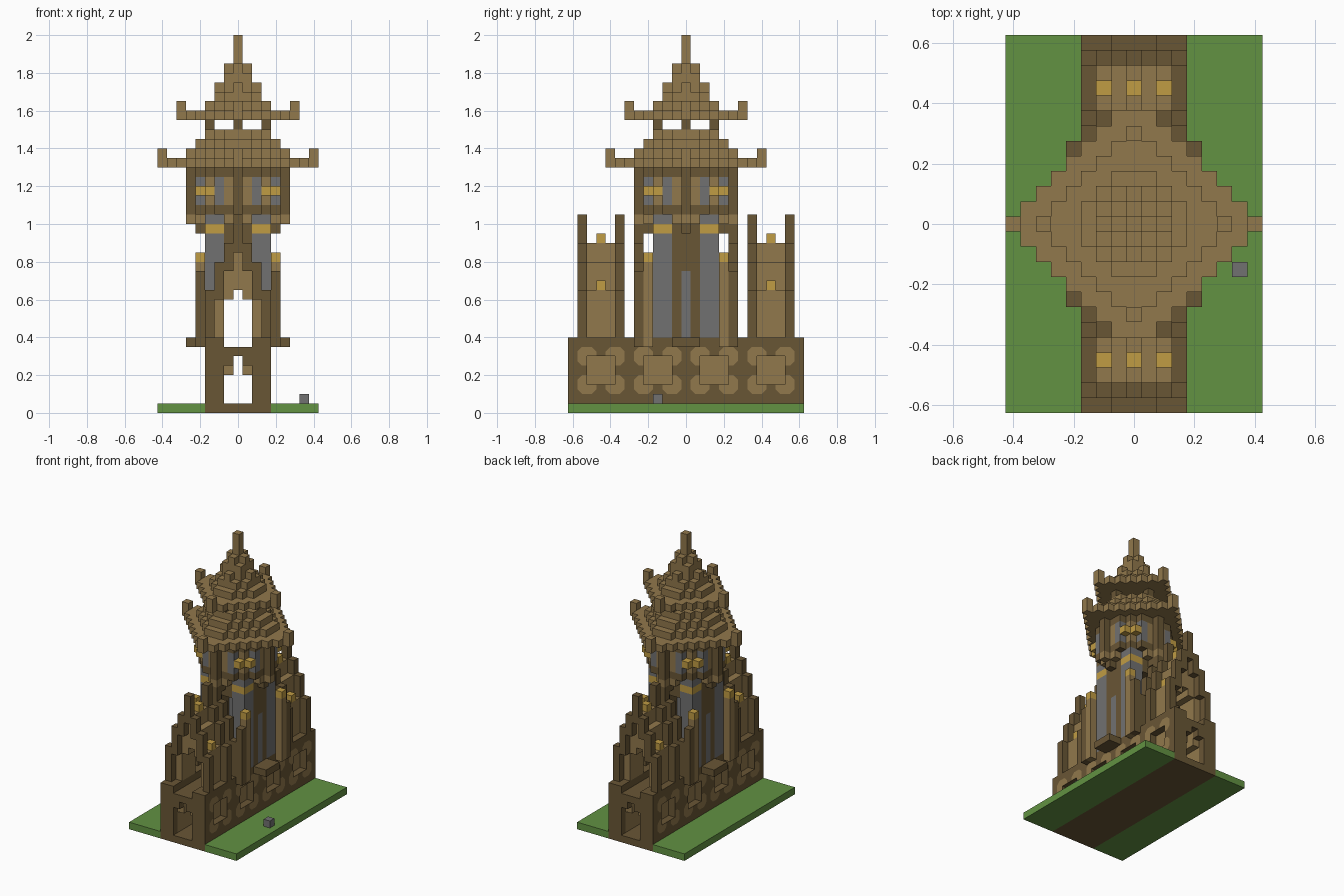
import bpy
import bmesh
from mathutils import Vector

U = 0.05  # edge of one building block

cube = bpy.data.objects.get("Cube")
if cube:
    bpy.data.objects.remove(cube, do_unlink=True)


def material(name, rgb):
    mat = bpy.data.materials.new(name)
    mat.use_nodes = True
    linear = [((c / 255 + 0.055) / 1.055) ** 2.4 for c in rgb] + [1]
    mat.diffuse_color = linear
    mat.node_tree.nodes["Principled BSDF"].inputs["Base Color"].default_value = linear
    return mat


MATS = {
    "grass": material("grass_green", (98, 146, 66)),
    "dark": material("dark_brown", (105, 86, 53)),
    "tan": material("tan_brown", (145, 120, 76)),
    "gray": material("stone_gray", (113, 113, 113)),
    "gold": material("lamp_gold", (192, 156, 68)),
}
COLOURS = list(MATS)
grid = {}  # block position -> (part, colour)


def fill(part, colour, xs, ys, zs, mirror=True):
    """Fill a block range, mirrored over both upright planes."""
    for x in xs:
        for y in ys:
            for z in zs:
                for sx, sy in ((1, 1), (-1, 1), (1, -1), (-1, -1)) if mirror else ((1, 1),):
                    grid[sx * x, sy * y, z] = (part, colour)


def fill_quad(part, colour, x, y, zs):
    """Fill one column and its copy across the diagonal, mirrored."""
    fill(part, colour, [x], [y], zs)
    fill(part, colour, [y], [x], zs)


def carve(xs, ys, zs):
    for x in xs:
        for y in ys:
            for z in zs:
                for key in ((x, y, z), (-x, y, z), (x, -y, z), (-x, -y, z)):
                    grid.pop(key, None)


def diamond(part, colour, total, widest, zs):
    """Fill stepped diamond layers."""
    for x in range(widest + 1):
        for y in range(widest + 1):
            if x + y <= total:
                fill(part, colour, [x], [y], zs)


# Ground slab with a path strip
fill("ground", "grass", range(9), range(13), [0])
fill("path", "dark", range(4), range(13), [0])

# Bridge wall with a lined tunnel, low parapet and side niches
fill("bridge_wall", "dark", range(4), range(13), range(1, 7))
fill("bridge_wall", "tan", range(3), range(12), range(1, 6))
carve(range(2), range(13), range(1, 5))
carve([0], range(13), [5])
fill("bridge_wall", "tan", [1], range(12), [4])
fill("parapet", "dark", [2, 3], range(13), [7])
NICHES = (-9, -3, 3, 9)
for c in NICHES:
    carve([3], range(c - 1, c + 2), range(3, 6))
fill("side_bracket", "dark", [4, 5], range(2), [7])

# Stepped gable arches across the bridge
ARCH = ((17, 21), (15, 18), (12, 16), (7, 13))
for y in (5, 7, 11):
    for x, (low, high) in enumerate(ARCH):
        fill("gable_arch", "dark", [x], [y], range(low, high))

# Tan galleries between the outer arches, with lamps
GALLERY = ((13, 18), (12, 16), (8, 13))
for x, (low, high) in enumerate(GALLERY):
    fill("gallery", "tan", [x], range(8, 11), range(low, high))
for x in (0, 2):
    fill("gallery_lamp", "gold", [x], [9], [GALLERY[x][1]])

# Corner posts with lamps
fill("corner_post", "dark", [4], [5], range(7, 15))
fill("corner_post", "tan", [4], [4], range(7, 16))
fill("corner_lamp", "gold", [4], [4], [16])

# Tower shaft: stone pillars and side walls
fill("pillar", "gray", [2, 3], [2, 3], range(8, 21))
fill("pillar_collar", "gold", [2, 3], [2, 3], [19])
fill("shaft_wall", "dark", [3], range(2), range(7, 19))
fill("shaft_wall", "gray", [3], [0], range(8, 15))
fill("shaft_cap", "dark", range(2), range(4), [18])

# Lantern room
for x in range(5):
    for y in range(5):
        if x + y <= 4:
            fill("lantern_floor", "dark", [x], [y], [19, 20])
fill_quad("lantern_floor", "tan", 4, 1, [20])
fill_quad("lantern_floor", "tan", 4, 0, [20])
fill_quad("lantern_floor", "tan", 5, 0, [20])
diamond("lantern_room", "dark", 6, 4, [21, 25])
diamond("lantern_room", "tan", 6, 4, range(22, 25))
fill_quad("lantern_window", "gray", 4, 2, range(22, 25))
fill_quad("lantern_post", "dark", 5, 0, range(21, 26))
fill_quad("lantern_lamp", "gold", 4, 3, [23])

# Lower roof with raised tips
diamond("lower_roof", "tan", 8, 8, [26])
for step, z in enumerate((27, 28, 29)):
    diamond("lower_roof", "tan", 6 - step, 5 - step, [z])
fill_quad("lower_roof", "tan", 8, 0, [27])

# Open belfry
fill_quad("belfry_post", "dark", 3, 0, [30])
fill("belfry_post", "dark", [0], [0], [30])

# Upper roof and spire
diamond("upper_roof", "tan", 6, 6, [31])
fill_quad("upper_roof", "tan", 6, 0, [32])
for z, total, widest in ((32, 4, 3), (33, 3, 2), (34, 2, 2), (35, 2, 1), (36, 1, 1)):
    diamond("upper_roof", "tan", total, widest, [z])
fill("spire", "tan", [0], [0], range(37, 40))

# Loose stone on the grass
fill("loose_stone", "gray", [7], [-3], [1], mirror=False)


def finish(name, bm, colours):
    mesh = bpy.data.meshes.new(name)
    bm.to_mesh(mesh)
    bm.free()
    for colour in colours:
        mesh.materials.append(MATS[colour])
    bpy.context.collection.objects.link(bpy.data.objects.new(name, mesh))


# Turn the blocks of each part into a mesh with only its outer faces
AXES = [Vector(a) for a in ((1, 0, 0), (0, 1, 0), (0, 0, 1))]
for part in dict.fromkeys(p for p, _ in grid.values()):
    cells = {k: c for k, (p, c) in grid.items() if p == part}
    used = [c for c in COLOURS if c in cells.values()]
    bm = bmesh.new()
    for key, colour in cells.items():
        centre = Vector(key) + AXES[2] / 2
        for i in range(3):
            for sign in (1, -1):
                n, u, v = AXES[i] * sign, AXES[i - 2], AXES[i - 1] * sign
                if tuple(int(a) for a in Vector(key) + n) in grid:
                    continue
                corners = [centre + (n + u * a + v * b) / 2
                           for a, b in ((-1, -1), (1, -1), (1, 1), (-1, 1))]
                face = bm.faces.new([bm.verts.new(p * U) for p in corners])
                face.material_index = used.index(colour)
    bmesh.ops.remove_doubles(bm, verts=bm.verts, dist=U / 100)
    finish(part, bm, used)

# Painted petals around the niches
PETAL = ((0, 0), (0, -2), (1, -2), (2, -1), (2, 1), (1, 2), (-1, 2), (-2, 1), (-2, 0))
bm = bmesh.new()
for side in (-1, 1):
    for c in NICHES:
        for sy in (-1, 1):
            for sz in (-1, 1):
                pts = [Vector((side * 3.56, c + sy * (1.5 + a / 2), 4.5 + sz * (1.5 + b / 2)))
                       for a, b in PETAL]
                face = bm.faces.new([bm.verts.new(p * U) for p in pts])
                face.normal_update()
                if face.normal.x * side < 0:
                    face.normal_flip()
finish("niche_petals", bm, ["tan"])
